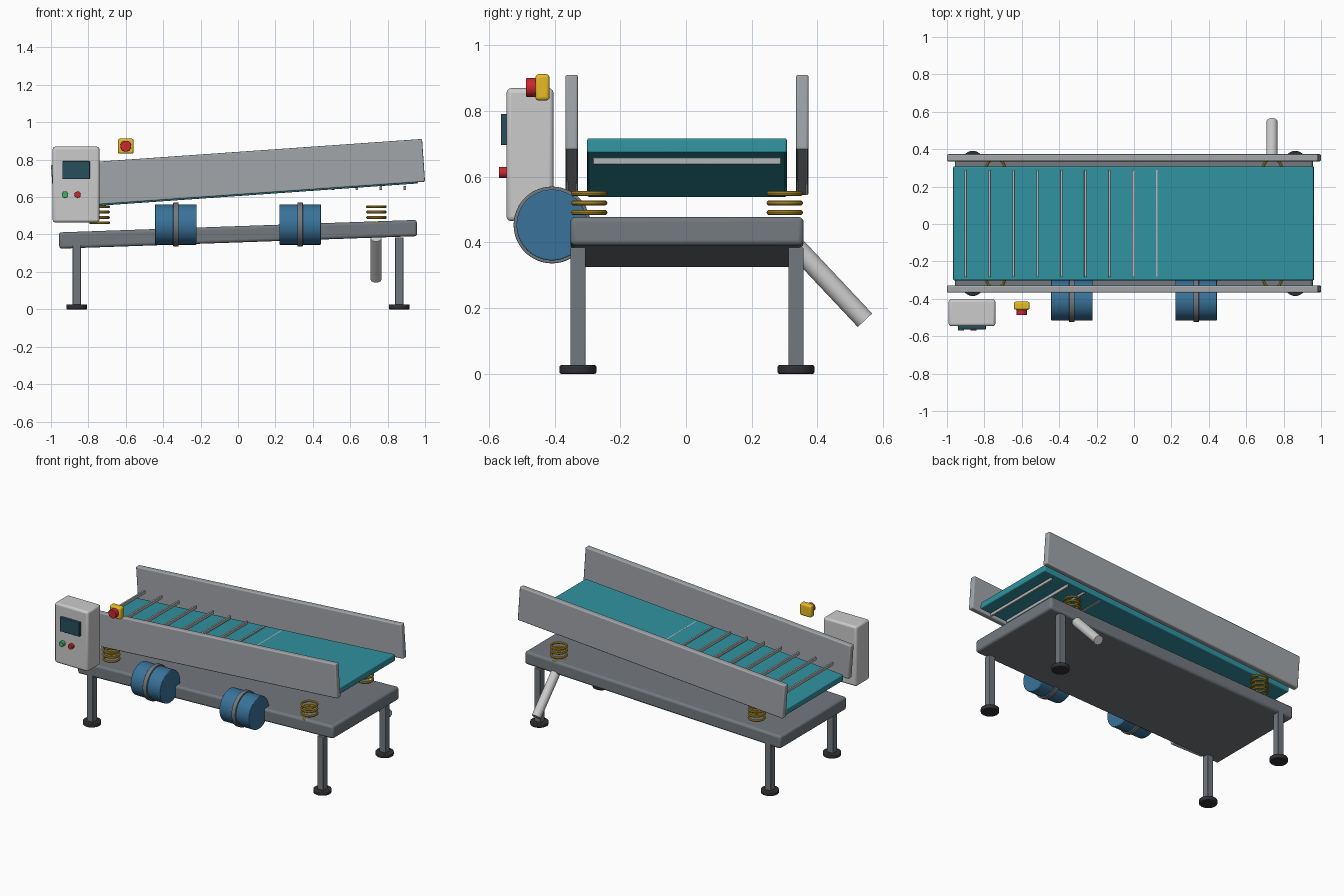
import bpy
from math import radians, sin, cos, pi
from mathutils import Vector

if "Cube" in bpy.data.objects:
    bpy.data.objects.remove(bpy.data.objects["Cube"])


def mat(name, r, g, b):
    m = bpy.data.materials.new(name)
    m.diffuse_color = (r, g, b, 1)
    m.use_nodes = True
    m.node_tree.nodes["Principled BSDF"].inputs["Base Color"].default_value = m.diffuse_color
    return m


FRAME = mat("frame_grey", 0.17, 0.19, 0.21)
WALL = mat("wall_grey", 0.36, 0.38, 0.40)
RAIL = mat("light_steel", 0.45, 0.47, 0.49)
TEAL = mat("teal", 0.03, 0.29, 0.35)
BLUE = mat("motor_blue", 0.04, 0.17, 0.32)
GOLD = mat("spring_gold", 0.55, 0.35, 0.03)
CASE = mat("case_white", 0.68, 0.71, 0.71)
DARK = mat("screen_dark", 0.02, 0.08, 0.11)
RUBBER = mat("rubber", 0.03, 0.03, 0.035)
RED = mat("red", 0.60, 0.02, 0.03)
GREEN = mat("green", 0.05, 0.45, 0.12)
YELLOW = mat("yellow", 0.80, 0.50, 0.02)


def finish(ob, name, m, bevel):
    ob.name = name
    if m:
        ob.data.materials.append(m)
    if bevel:
        b = ob.modifiers.new("bevel", 'BEVEL')
        b.width, b.segments, b.limit_method = bevel, 3, 'ANGLE'
    bpy.ops.object.shade_smooth_by_angle(angle=radians(35))
    return ob


def box(name, loc, size, m, bevel=0.0, tilt=0.0):
    bpy.ops.mesh.primitive_cube_add(size=1, location=loc)
    ob = bpy.context.object
    ob.scale = size
    bpy.ops.object.transform_apply(location=False, rotation=False, scale=True)
    ob.rotation_euler.y = -radians(tilt)
    return finish(ob, name, m, bevel)


def rod(name, a, b, r, m, bevel=0.0, sides=40):
    a, b = Vector(a), Vector(b)
    bpy.ops.mesh.primitive_cylinder_add(vertices=sides, radius=r, depth=(b - a).length,
                                        location=(a + b) / 2)
    ob = bpy.context.object
    ob.rotation_euler = (b - a).to_track_quat('Z', 'Y').to_euler()
    return finish(ob, name, m, bevel)


Y0 = 0.003  # centre line of the machine
SIDES = (("front", -1), ("back", 1))
ENDS = (("left", -1), ("right", 1))

# Sloping base and vibrating deck
box("base_frame", (0, Y0, 0.401), (1.915, 0.71, 0.087), FRAME, 0.015, 2)
box("deck", (-0.002, Y0, 0.6275), (1.932, 0.608, 0.044), TEAL, 0.006, 4)

# Riffle bars, all at one level so the deck rises through them
for i in range(15):
    box(f"riffle_{i + 1}", (-0.9 + i * 0.128, Y0, 0.648), (0.013, 0.572, 0.021), RAIL, 0.002)

for side, sy in SIDES:
    # Side walls
    box(f"{side}_wall", (0, Y0 + sy * 0.351, 0.727), (1.989, 0.038, 0.229), WALL, 0.007, 4)
    for end, sx in ENDS:
        # Legs and round feet
        x, y = sx * 0.862, Y0 + sy * 0.332
        box(f"{side}_{end}_leg", (x, y, 0.2), (0.046, 0.046, 0.37), FRAME, 0.004)
        rod(f"{side}_{end}_foot", (x, y, 0), (x, y, 0.026), 0.056, RUBBER, 0.005)
        # Stacked spring coils
        for k in range(4):
            bpy.ops.mesh.primitive_torus_add(major_radius=0.048, minor_radius=0.0075,
                                             major_segments=36, minor_segments=10,
                                             location=(sx * 0.74, Y0 + sy * 0.298, 0.462 + k * 0.029))
            finish(bpy.context.object, f"{side}_{end}_coil_{k + 1}", GOLD, 0)

# Vibration motors with clamp bands
for end, sx in ENDS:
    x = sx * 0.332
    rod(f"{end}_motor", (x - 0.111, -0.408, 0.453), (x + 0.111, -0.408, 0.453), 0.108, BLUE, 0.004, 48)
    rod(f"{end}_motor_band", (x - 0.015, -0.408, 0.453), (x + 0.015, -0.408, 0.453), 0.117, FRAME, 0.003, 48)

# Control box with screen and buttons
box("control_box", (-0.866, -0.475, 0.667), (0.25, 0.143, 0.405), CASE, 0.014)
box("screen", (-0.866, -0.553, 0.744), (0.147, 0.022, 0.095), DARK, 0.003)
for name, x, m in (("green_button", -0.925, GREEN), ("red_button", -0.858, RED)):
    rod(name, (x, -0.54, 0.613), (x, -0.57, 0.613), 0.017, m, 0.002, 24)

# Emergency stop
box("stop_housing", (-0.6, -0.437, 0.872), (0.084, 0.043, 0.08), YELLOW, 0.01)
rod("stop_button", (-0.6, -0.45, 0.872), (-0.6, -0.487, 0.872), 0.029, RED, 0.003)

# Drain pipe under the back edge
rod("drain_pipe", (0.738, 0.338, 0.383), (0.738, 0.545, 0.163), 0.03, CASE, 0, 32)
